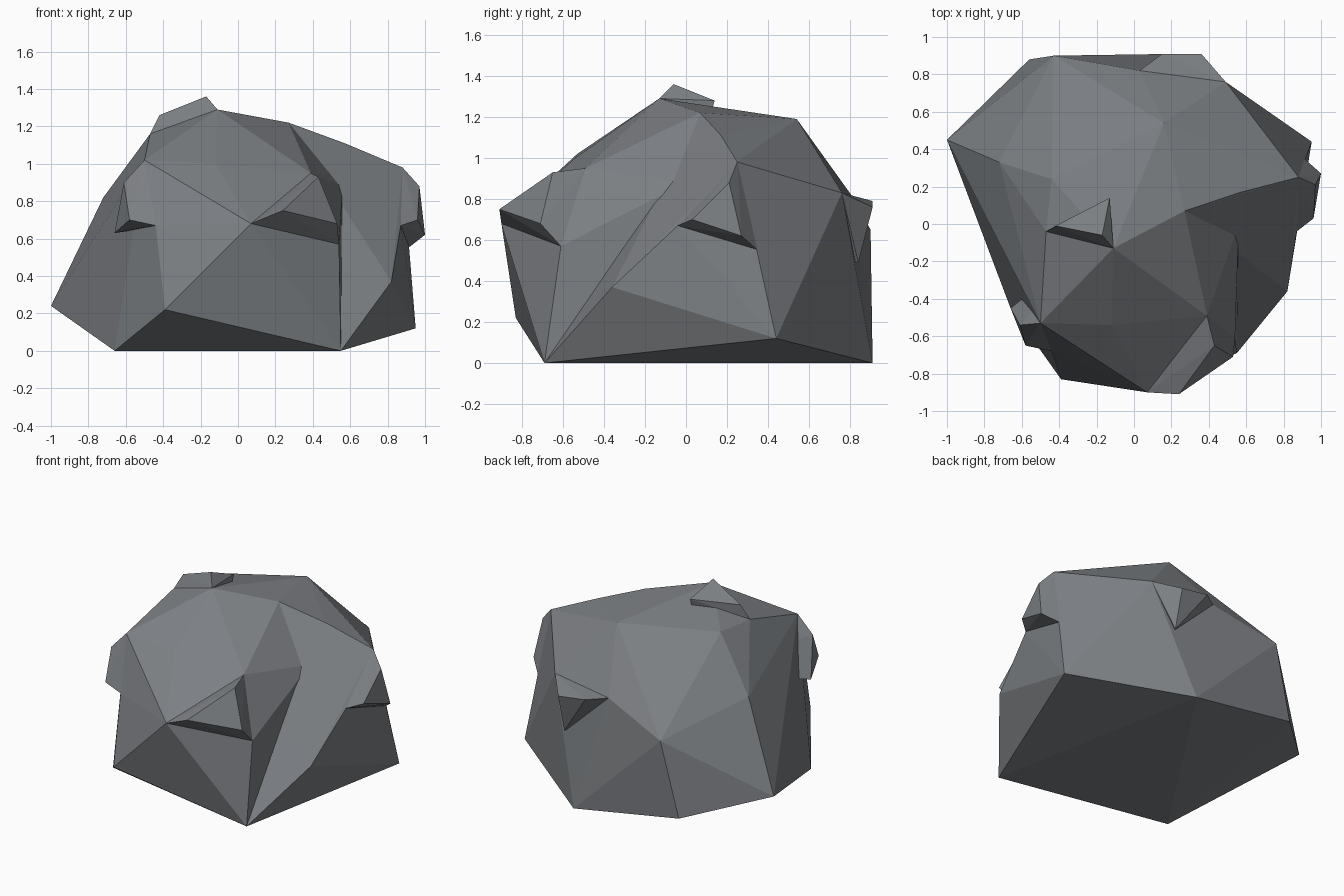
import bpy, bmesh
from mathutils import Vector

if "Cube" in bpy.data.objects:
    bpy.data.objects.remove(bpy.data.objects["Cube"])

stone = bpy.data.materials.new("slate grey")
stone.diffuse_color = (0.2, 0.212, 0.226, 1)
stone.use_nodes = True
stone.node_tree.nodes["Principled BSDF"].inputs["Base Color"].default_value = stone.diffuse_color


def hull(name, points):
    """Faceted lump of stone: convex hull of its corner points."""
    bm = bmesh.new()
    for p in points:
        bm.verts.new(p)
    res = bmesh.ops.convex_hull(bm, input=bm.verts)
    junk = [g for g in res["geom_interior"] if isinstance(g, bmesh.types.BMVert)]
    bmesh.ops.delete(bm, geom=junk, context='VERTS')
    bmesh.ops.recalc_face_normals(bm, faces=bm.faces)
    me = bpy.data.meshes.new(name)
    bm.to_mesh(me)
    bm.free()
    me.materials.append(stone)
    ob = bpy.data.objects.new(name, me)
    bpy.context.collection.objects.link(ob)
    return ob


# footprint corners shared by the main lumps
front_foot, back_foot, right_foot = (.55, -.69, 0), (.24, .91, 0), (.95, .44, .12)
# crest, notch and rim corners shared by lumps and ledges
summit, saddle = (-.11, -.13, 1.29), (-.47, -.04, 1.16)
crest, back_crest = (.27, .07, 1.22), (.16, .54, 1.19)
brow, brow_left = (.39, -.49, .95), (-.5, -.53, 1.02)
lip_left, lip_right, cheek = (.07, -.9, .68), (.54, -.61, .57), (-.44, -.68, .67)
notch_low, notch_high = (.53, -.3, .58), (.56, 0, .88)
knee = (.82, -.36, .37)
shoulder = [(.87, -.04, .67), (.88, .25, .98), (.91, .35, .55)]
back_edge, back_rim = (.49, .76, .83), (.03, .82, .8)

# main mass: front, left and back
rock = hull("boulder", [
    front_foot, back_foot, summit, saddle, crest, back_crest, brow, brow_left,
    lip_left, lip_right, cheek, notch_low, notch_high, back_rim,
    (-.66, -.45, 0), (-.39, -.83, .22), (-1, .45, .24), (-.56, .88, .13),
    (-.72, .33, .82), (-.44, .24, 1.17), (-.43, .9, .65),
    (-.12, -.54, 1), (.26, -.09, 1.12)])
core = sum((v.co for v in rock.data.vertices), Vector()) / len(rock.data.vertices)

# right shoulder leaves the front notch open; ledges and peak grow out from the core
extras = [
    hull("right_shoulder", shoulder + [
        core, notch_low, notch_high, knee, right_foot, back_foot, crest, back_crest,
        back_edge, back_rim, (.57, .17, 1.11), (.34, .64, .95)]),
    hull("right_toe", [core, front_foot, back_foot, right_foot, knee, notch_low,
                       (.69, -.42, .19)]),
    hull("front_ledge", [core, lip_left, lip_right, brow,
                         (.24, -.91, .75), (.53, -.71, .68), (.43, -.65, .93)]),
    hull("left_ledge", [core, brow_left, cheek, (-.66, -.45, .63), (-.58, -.65, .7),
                        (-.61, -.54, .9)]),
    hull("right_ledge", shoulder + [core, (.96, .03, .7), (1, .27, .62), (.97, .21, .88)]),
    hull("back_ledge", [core, back_edge, back_rim, (.15, .91, .79), (.36, .91, .76),
                        (.36, .84, .49)]),
    hull("peak", [core, summit, saddle, (-.42, -.01, 1.26), (-.17, -.06, 1.36),
                  (-.13, .14, 1.28)]),
]

# fuse everything into one rock
for ob in extras:
    mod = rock.modifiers.new("join_" + ob.name, 'BOOLEAN')
    mod.operation = 'UNION'
    mod.solver = 'EXACT'
    mod.object = ob
dg = bpy.context.evaluated_depsgraph_get()
fused = bpy.data.meshes.new_from_object(rock.evaluated_get(dg))
rock.modifiers.clear()
rock.data = fused
for ob in extras:
    bpy.data.objects.remove(ob)
for f in rock.data.polygons:
    f.use_smooth = False
    f.material_index = 0
